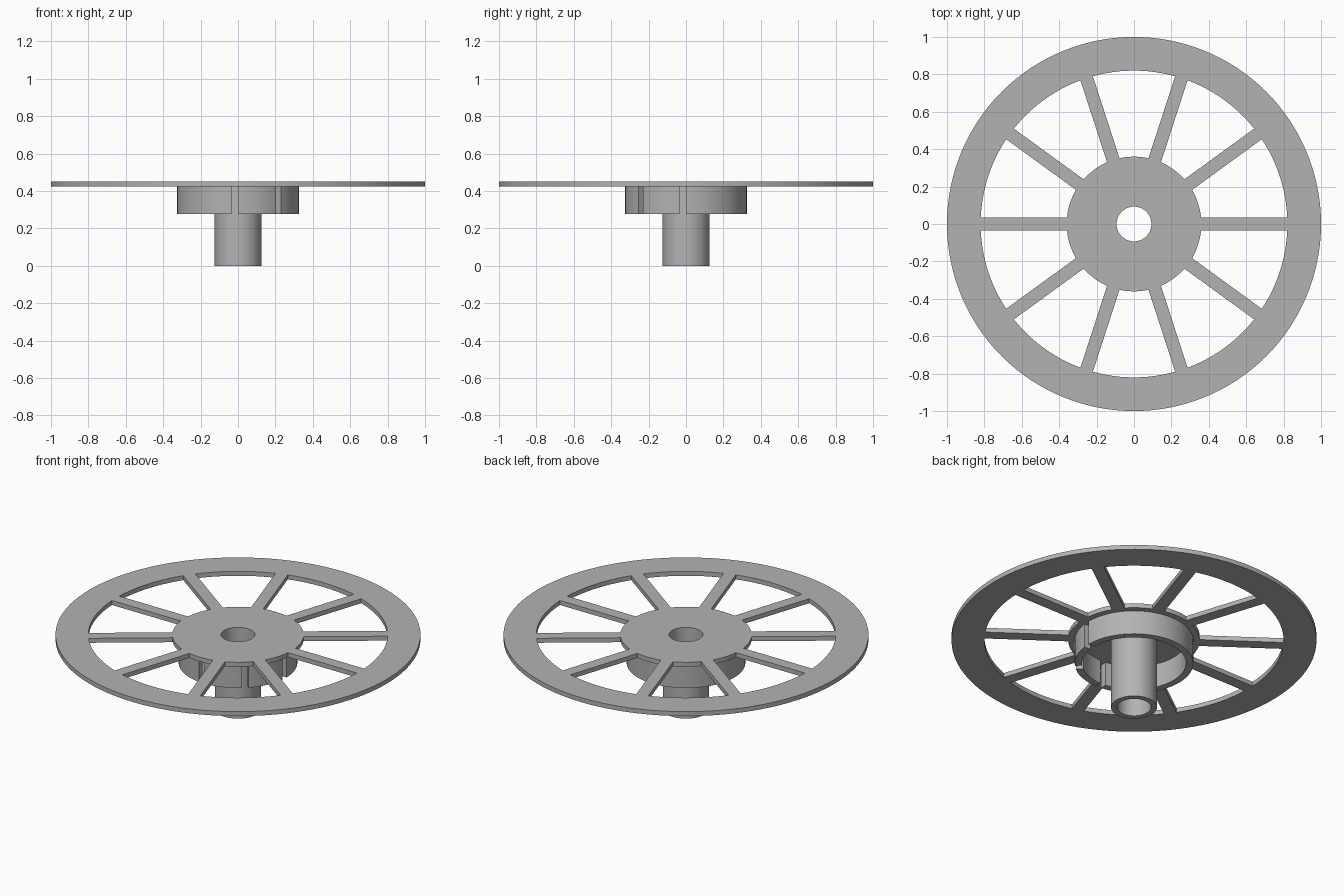
import bpy, bmesh
from math import sin, cos, asin, radians, pi

if "Cube" in bpy.data.objects:
    bpy.data.objects.remove(bpy.data.objects["Cube"])

grey = bpy.data.materials.new("plain grey")
grey.use_nodes = True
GREY = (0.45, 0.45, 0.45, 1)
grey.diffuse_color = GREY
grey.node_tree.nodes["Principled BSDF"].inputs["Base Color"].default_value = GREY

BORE = 0.093


def arc(r, a0, a1, steps):
    return [(r * cos(a0 + (a1 - a0) * i / steps), r * sin(a0 + (a1 - a0) * i / steps))
            for i in range(steps + 1)]


def circle(r, steps=128):
    return arc(r, 0, 2 * pi, steps)[:-1]


def sector(r0, r1, a0, a1, half_gap):
    """Ring segment whose ends run parallel to the gaps at a0 and a1."""
    steps = max(8, int((a1 - a0) * 20))
    d0, d1 = asin(half_gap / r0), asin(half_gap / r1)
    return arc(r1, a0 + d1, a1 - d1, steps) + arc(r0, a1 - d0, a0 + d0, steps)


def extrude_outlines(name, outlines, z0, z1):
    """Fill flat outlines (inner ones become holes) and extrude from z0 to z1."""
    curve = bpy.data.curves.new(name, "CURVE")
    curve.dimensions = "2D"
    curve.fill_mode = "BOTH"
    curve.extrude = (z1 - z0) / 2
    for pts in outlines:
        spline = curve.splines.new("POLY")
        spline.points.add(len(pts) - 1)
        for p, (x, y) in zip(spline.points, pts):
            p.co = (x, y, 0, 1)
        spline.use_cyclic_u = True
    temp = bpy.data.objects.new(name + " outline", curve)
    bpy.context.collection.objects.link(temp)
    bpy.context.view_layer.update()
    mesh = bpy.data.meshes.new_from_object(
        temp.evaluated_get(bpy.context.evaluated_depsgraph_get()))
    bpy.data.objects.remove(temp)
    bpy.data.curves.remove(curve)

    # Weld caps to walls and seat the part at its height
    bm = bmesh.new()
    bm.from_mesh(mesh)
    bmesh.ops.remove_doubles(bm, verts=bm.verts, dist=1e-5)
    bmesh.ops.recalc_face_normals(bm, faces=bm.faces)
    bmesh.ops.translate(bm, verts=bm.verts, vec=(0, 0, (z0 + z1) / 2))
    bm.to_mesh(mesh)
    bm.free()
    mesh.name = name
    mesh.materials.clear()
    mesh.materials.append(grey)
    obj = bpy.data.objects.new(name, mesh)
    bpy.context.collection.objects.link(obj)
    bpy.ops.object.select_all(action="DESELECT")
    obj.select_set(True)
    bpy.context.view_layer.objects.active = obj
    bpy.ops.object.shade_smooth_by_angle(angle=radians(30))
    return obj


# Flat wheel: rim, ten spokes and hub disc in one plate
step = 2 * pi / 10
windows = [sector(0.36, 0.82, i * step, (i + 1) * step, 0.035) for i in range(10)]
extrude_outlines("spoked_wheel", [circle(1.0), circle(BORE)] + windows, 0.423, 0.45)

# Collar under the hub, split by three slots
slots = [radians(a - 3.2) for a in (-90, -45, 0, 270)]
segments = [sector(0.285, 0.325, a, b, 0.018) for a, b in zip(slots, slots[1:])]
extrude_outlines("slotted_collar", segments, 0.278, 0.423)

# Hollow shaft
extrude_outlines("hollow_shaft", [circle(0.126), circle(BORE)], 0, 0.423)
